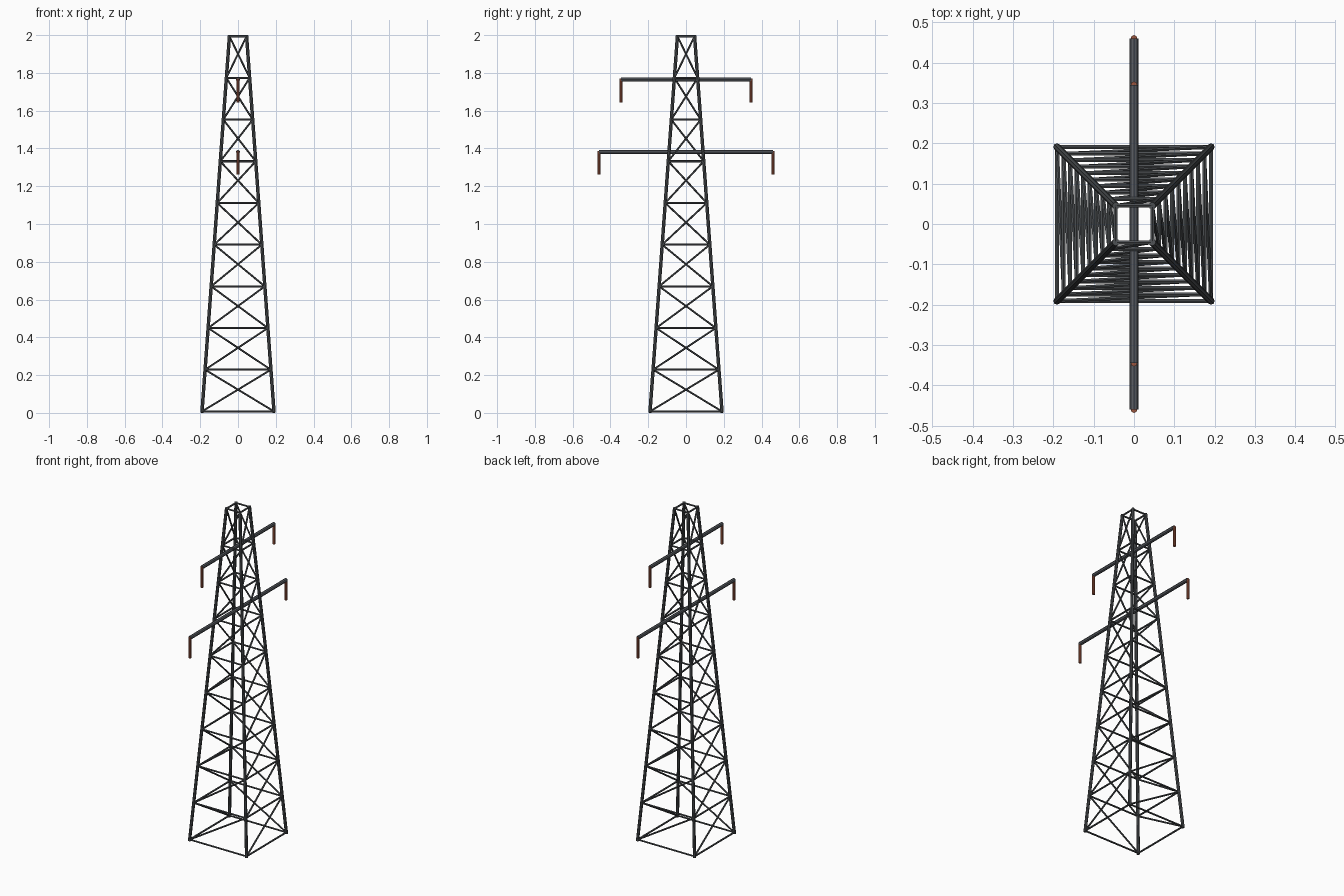
import bpy, bmesh, math
from mathutils import Vector, Matrix

if "Cube" in bpy.data.objects:
    bpy.data.objects.remove(bpy.data.objects["Cube"])


def material(name, rgb):
    m = bpy.data.materials.new(name)
    m.diffuse_color = (*rgb, 1)
    m.use_nodes = True
    m.node_tree.nodes["Principled BSDF"].inputs["Base Color"].default_value = m.diffuse_color
    return m


STEEL = material("dark steel", (0.075, 0.082, 0.088))
ARM = material("crossarm steel", (0.105, 0.115, 0.130))
RUST = material("rust brown ceramic", (0.34, 0.095, 0.05))


def bars(name, pairs, radius, sides, mat):
    """One object made of straight round bars between pairs of points."""
    bm = bmesh.new()
    for a, b in pairs:
        a, b = Vector(a), Vector(b)
        d = b - a
        rot = d.to_track_quat('Z', 'Y').to_matrix().to_4x4()
        bmesh.ops.create_cone(bm, cap_ends=True, segments=sides, radius1=radius,
                              radius2=radius, depth=d.length,
                              matrix=Matrix.Translation((a + b) / 2) @ rot)
    me = bpy.data.meshes.new(name)
    bm.to_mesh(me)
    bm.free()
    me.materials.append(mat)
    ob = bpy.data.objects.new(name, me)
    bpy.context.collection.objects.link(ob)
    return ob


PANELS, Z0, Z1 = 9, 0.008, 1.994
BASE, TOP = 0.191, 0.045
SIGNS = [(-1, -1), (1, -1), (1, 1), (-1, 1)]


def corner(k, z):
    h = BASE + (TOP - BASE) * z / 2
    return (SIGNS[k % 4][0] * h, SIGNS[k % 4][1] * h, z)


levels = [Z0 + (Z1 - Z0) * i / PANELS for i in range(PANELS + 1)]

# Four tapering corner legs
bars("corner_legs", [(corner(k, 0.001), corner(k, 1.999)) for k in range(4)],
     0.009, 8, STEEL)

# Horizontal rings at every level
bars("horizontal_rings", [(corner(k, z), corner(k + 1, z))
                          for z in levels for k in range(4)], 0.0055, 6, STEEL)

# One rising diagonal per panel and side, so opposite sides read as crosses
bars("diagonal_braces", [(corner(k, lo), corner(k + 1, hi))
                         for lo, hi in zip(levels, levels[1:]) for k in range(4)],
     0.005, 6, STEEL)

# Crossarms with a hanging insulator at each end
for label, z, reach in (("lower", 1.382, 0.46), ("upper", 1.765, 0.345)):
    bars(label + "_crossarm", [((0, -reach, z), (0, reach, z))], 0.011, 8, ARM)
    bars(label + "_insulators", [((0, s * reach, z - 0.121), (0, s * reach, z + 0.004))
                                 for s in (-1, 1)], 0.008, 8, RUST)
